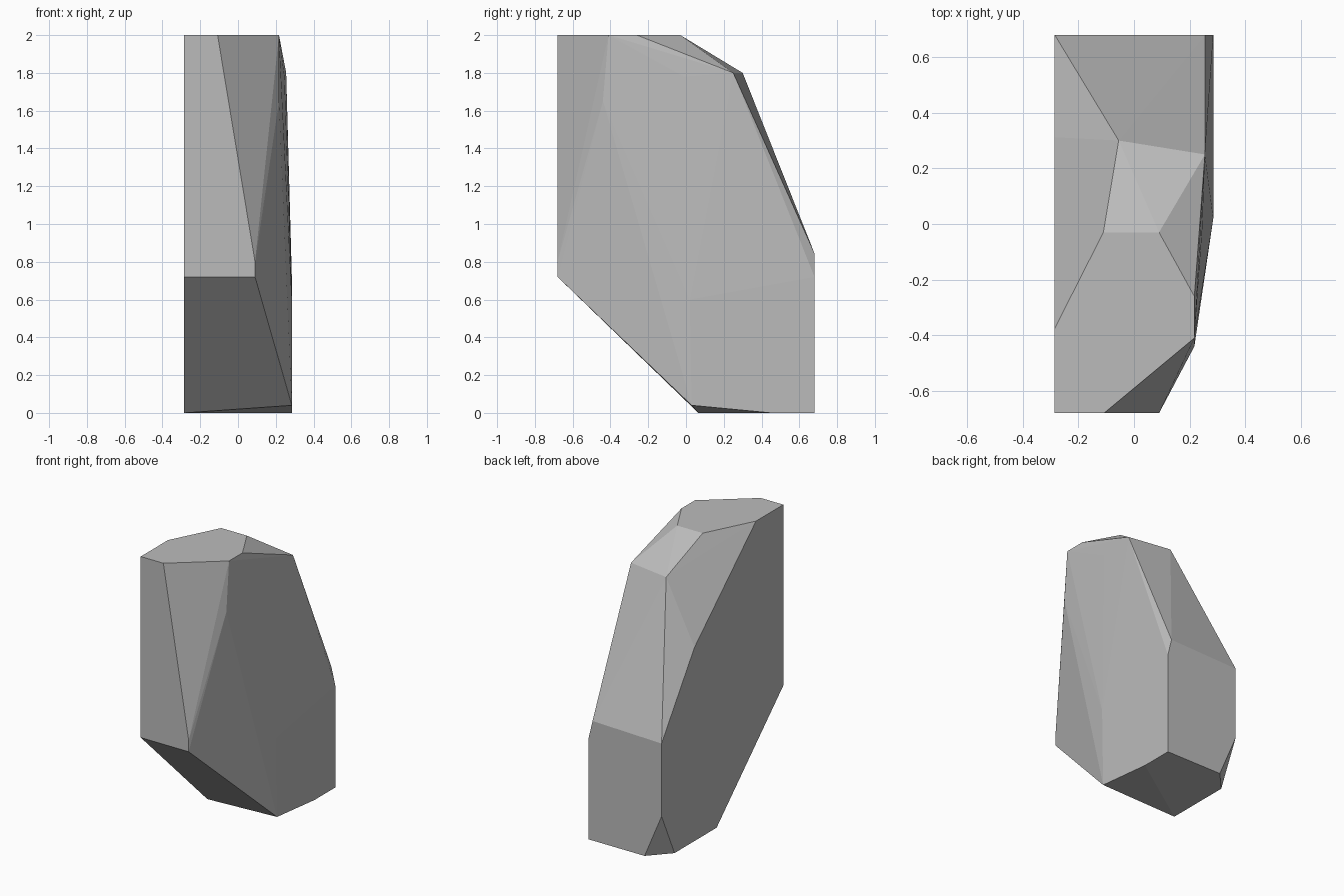
import bpy
import bmesh
import math

if "Cube" in bpy.data.objects:
    bpy.data.objects.remove(bpy.data.objects["Cube"])

# Corner points of the faceted boulder
BOTTOM = [(-.285, .065, 0), (-.285, .535, 0), (-.152, .68, 0),
          (.285, .68, 0), (.285, .45, 0)]
MIDDLE = [(.285, .03, .04), (-.285, .68, .315),
          (-.285, -.68, .72), (.09, -.68, .72), (.09, -.68, .8),
          (.285, .02, .6), (.285, .68, .72),
          (.255, .68, .845), (-.285, .68, .83), (-.285, .312, 1.37),
          (.217, -.44, 1.65), (.246, -.01, 1.78)]
TOP = [(.255, .25, 1.8), (-.055, .3, 1.8),
       (-.285, -.68, 2), (-.108, -.68, 2), (.217, -.41, 2),
       (.217, -.26, 2), (.09, -.03, 2), (-.11, -.03, 2), (-.285, -.375, 2)]

# Boulder: convex skin around the corners, flat faces
bm = bmesh.new()
for p in BOTTOM + MIDDLE + TOP:
    bm.verts.new(p)
bmesh.ops.convex_hull(bm, input=bm.verts[:])
bmesh.ops.delete(bm, geom=[v for v in bm.verts if not v.link_faces], context='VERTS')
bmesh.ops.dissolve_limit(bm, angle_limit=math.radians(0.5),
                         verts=bm.verts[:], edges=bm.edges[:])
bmesh.ops.recalc_face_normals(bm, faces=bm.faces[:])
mesh = bpy.data.meshes.new("boulder")
bm.to_mesh(mesh)
bm.free()

# Stone grey
stone = bpy.data.materials.new("stone_grey")
stone.diffuse_color = (.5, .5, .5, 1)
stone.use_nodes = True
stone.node_tree.nodes["Principled BSDF"].inputs["Base Color"].default_value = stone.diffuse_color
mesh.materials.append(stone)

boulder = bpy.data.objects.new("boulder", mesh)
bpy.context.collection.objects.link(boulder)
